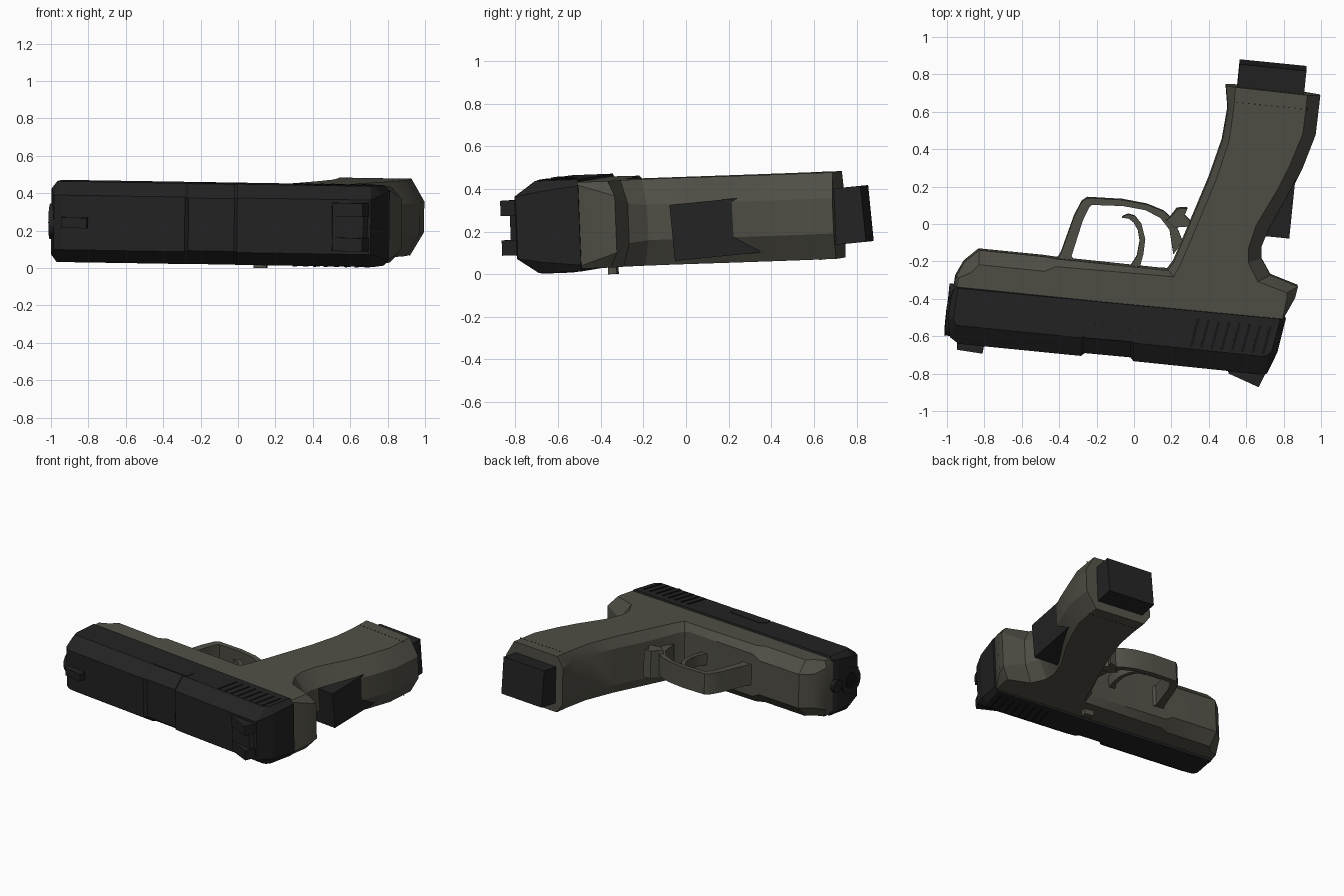
import bpy, bmesh, math
from mathutils import Matrix, Vector


def material(name, col):
    m = bpy.data.materials.new(name)
    m.diffuse_color = (*col, 1)
    return m


OLIVE = material("olive polymer", (0.080, 0.077, 0.060))
BLACK = material("black steel", (0.0165, 0.0165, 0.0168))
DARK = material("groove black", (0.008, 0.008, 0.008))

# the whole body lies on its side with a slight tilt
TILT = (Matrix.Translation((0, 0, 0.258)) @ Matrix.Rotation(0.012, 4, 'Y')
        @ Matrix.Rotation(0.04, 4, 'X'))


def finish(name, bm, mat, smooth=None, xf=TILT):
    bmesh.ops.recalc_face_normals(bm, faces=bm.faces)
    bm.transform(xf)
    me = bpy.data.meshes.new(name)
    bm.to_mesh(me)
    bm.free()
    ob = bpy.data.objects.new(name, me)
    bpy.context.collection.objects.link(ob)
    me.materials.append(mat)
    if smooth:
        bpy.ops.object.select_all(action='DESELECT')
        ob.select_set(True)
        bpy.context.view_layer.objects.active = ob
        bpy.ops.object.shade_smooth_by_angle(angle=math.radians(smooth))
    return ob


def slab(name, pts, h, mat, zc=0.0, smooth=None, xf=TILT):
    """Extruded outline; each point is x, y and optionally chamfer dx, dy, depth."""
    bm = bmesh.new()
    pts = [p if len(p) == 5 else (*p, 0, 0, 0) for p in pts]
    cham = any(p[4] for p in pts)
    rings = []
    for s, inner in ((-1, 1), (-1, 0), (1, 0), (1, 1)):
        if inner and not cham:
            continue
        rings.append([bm.verts.new((x + dx * inner, y + dy * inner,
                                    zc + s * (h - c * (1 - inner))))
                      for x, y, dx, dy, c in pts])
    n = len(pts)
    for a, b in zip(rings, rings[1:]):
        for i in range(n):
            j = (i + 1) % n
            bm.faces.new((a[i], a[j], b[j], b[i]))
    caps = [bm.faces.new(rings[0]), bm.faces.new(rings[-1])]
    bmesh.ops.triangulate(bm, faces=caps)
    bmesh.ops.remove_doubles(bm, verts=bm.verts, dist=1e-5)
    return finish(name, bm, mat, smooth, xf)


def strip(name, outer, inner, h, mat):
    """Curved band between two matching edge paths."""
    return slab(name, outer + inner[::-1], h, mat, smooth=30)


def tube(name, x, y, r, length, mat):
    bm = bmesh.new()
    bmesh.ops.create_cone(bm, cap_ends=True, segments=20, radius1=r, radius2=r, depth=length)
    bm.transform(Matrix.Translation((x, y, 0)) @ Matrix.Rotation(-0.1, 4, 'Z')
                 @ Matrix.Rotation(math.pi / 2, 4, 'Y'))
    return finish(name, bm, mat, 40)


# frame and grip in one outline
slab("frame_and_grip", [
    (-0.965, -0.36, 0.01, 0, 0.02), (-0.955, -0.28, 0.015, 0, 0.05),
    (-0.91, -0.20, 0.04, -0.05, 0.08), (-0.83, -0.135, 0, -0.075, 0.08),
    (-0.48, -0.17, 0, -0.075, 0.08), (-0.42, -0.18, 0, -0.04, 0.05),
    (0.15, -0.24, 0.01, -0.03, 0.05), (0.18, -0.24, 0.03, -0.035, 0.06),
    (0.21, -0.20, 0.035, -0.01, 0.06), (0.27, -0.06, 0.035, -0.01, 0.07),
    (0.40, 0.25, 0.035, -0.01, 0.07), (0.47, 0.45, 0.035, 0, 0.07),
    (0.50, 0.62, 0.03, 0, 0.07), (0.49, 0.745, 0.05, -0.005, 0.07),
    (0.995, 0.69, -0.07, 0.007, 0.12), (0.97, 0.48, -0.07, 0.01, 0.12),
    (0.90, 0.30, -0.07, 0.02, 0.12), (0.84, 0.18, -0.07, 0.02, 0.12),
    (0.72, -0.02, -0.07, 0.02, 0.12), (0.68, -0.12, -0.07, 0, 0.12),
    (0.68, -0.18, -0.07, -0.02, 0.12), (0.73, -0.27, -0.07, -0.03, 0.11),
    (0.875, -0.33, -0.06, -0.03, 0.07), (0.86, -0.39, -0.045, 0, 0.05),
    (0.79, -0.51, 0, 0, 0.01),
], 0.203, OLIVE, smooth=25)

# slide with a shallow recess at the ejection port
slab("slide", [
    (-0.955, -0.325, 0.01, -0.01, 0.02), (-0.98, -0.38, 0.03, 0, 0.03),
    (-0.998, -0.50, 0.03, 0, 0.04), (-0.985, -0.60, 0.03, 0.07, 0.07),
    (-0.94, -0.635, 0, 0.1, 0.07),
    (-0.285, -0.70, 0, 0.1, 0.07), (-0.265, -0.685, 0, 0.1, 0.075),
    (-0.02, -0.708, 0, 0.1, 0.075), (-0.005, -0.728, 0, 0.1, 0.07),
    (0.69, -0.80, 0, 0.1, 0.07), (0.71, -0.795, 0, 0.1, 0.07),
    (0.765, -0.68, -0.03, 0.01, 0.05), (0.81, -0.50, -0.03, 0, 0.03),
], 0.216, BLACK)

# ejection port cover
slab("ejection_port", [(-0.275, -0.56), (-0.23, -0.525), (0.035, -0.56),
                       (0.02, -0.625), (-0.27, -0.60)], 0.003, BLACK, 0.217)

# slanted rear grip serrations on both sides of the slide
for side in (-1, 1):
    for i in range(8):
        x = 0.335 + i * 0.055
        y = -0.50 - 0.1 * (x - 0.335)
        slab("serration", [(x, y), (x + 0.014, y - 0.002), (x - 0.026, y - 0.15),
                           (x - 0.04, y - 0.148)], 0.003, DARK, side * 0.217)

# sights
slab("front_sight", [(-0.945, -0.62), (-0.945, -0.672), (-0.81, -0.693),
                     (-0.80, -0.64)], 0.028, BLACK)
for s in (-1, 1):
    slab("rear_sight_post", [(0.50, -0.76), (0.505, -0.795), (0.665, -0.868),
                             (0.70, -0.80), (0.69, -0.76)], 0.036, BLACK, s * 0.093)
slab("rear_sight_base", [(0.50, -0.76), (0.505, -0.79), (0.67, -0.825),
                         (0.70, -0.79)], 0.07, BLACK)

# muzzle and guide rod
tube("barrel", -0.97, -0.505, 0.095, 0.07, BLACK)
tube("bore", -1.0, -0.502, 0.06, 0.014, DARK)
tube("guide_rod", -0.965, -0.365, 0.045, 0.05, BLACK)

# trigger guard and trigger
strip("trigger_guard",
      [(-0.42, -0.20), (-0.39, -0.15), (-0.32, 0.045), (-0.28, 0.122), (-0.25, 0.143),
       (-0.06, 0.132), (0.07, 0.107), (0.16, 0.07), (0.215, 0.02), (0.26, -0.09)],
      [(-0.31, -0.215), (-0.335, -0.17), (-0.275, 0.02), (-0.24, 0.092), (-0.225, 0.105),
       (-0.06, 0.099), (0.06, 0.077), (0.14, 0.035), (0.19, -0.03), (0.21, -0.16)],
      0.075, OLIVE)
strip("trigger",
      [(-0.055, 0.045), (-0.03, 0.055), (0.005, 0.045), (0.04, 0.0), (0.06, -0.08),
       (0.05, -0.16), (0.025, -0.25)],
      [(-0.065, 0.035), (-0.03, 0.03), (-0.005, 0.012), (0.02, -0.03), (0.03, -0.09),
       (0.015, -0.17), (-0.03, -0.24)], 0.04, OLIVE)

# magazine catch across the front of the grip
slab("magazine_catch", [(0.17, 0.025), (0.195, 0.04), (0.23, 0.085), (0.285, 0.088),
                        (0.27, 0.05), (0.30, 0.02), (0.29, -0.01), (0.215, -0.015)],
     0.10, OLIVE)

# slide lock stub underneath
slab("slide_lock", [(0.09, -0.325), (0.16, -0.335), (0.155, -0.375), (0.085, -0.365)],
     0.03, OLIVE, -0.212)

# straight magazine running through the grip, leaning more than the body
MAG = Matrix.Translation((0, 0, 0.200)) @ Matrix.Rotation(0.1, 4, 'X')
slab("magazine", [(0.565, 0.872), (0.922, 0.836), (0.83, -0.065), (0.475, -0.03)],
     0.132, BLACK, xf=MAG)

# row of small dots near the grip mouth
for side in (-1, 1):
    for i in range(13):
        x, y = 0.545 + i * 0.031, 0.655 - i * 0.003
        slab("grip_dot", [(x, y), (x + 0.008, y), (x + 0.008, y + 0.006), (x, y + 0.006)],
             0.002, DARK, side * 0.203)
